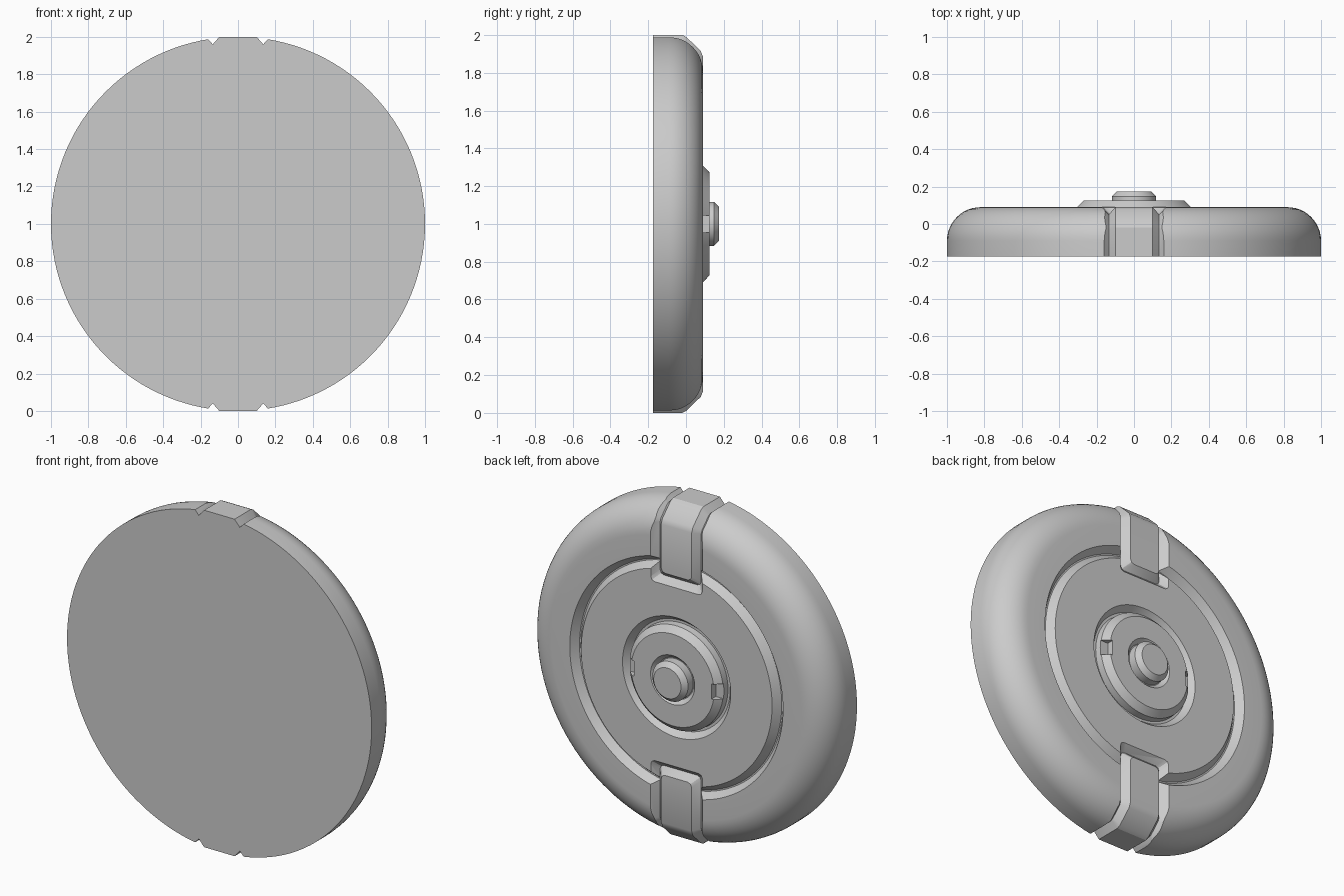
import bpy, bmesh, math

if "Cube" in bpy.data.objects:
    bpy.data.objects.remove(bpy.data.objects["Cube"])

CZ = 1.0          # height of the disc axis
SEG = 128


def make_object(name, bm):
    bmesh.ops.remove_doubles(bm, verts=bm.verts, dist=1e-5)
    bmesh.ops.recalc_face_normals(bm, faces=bm.faces)
    me = bpy.data.meshes.new(name)
    bm.to_mesh(me)
    bm.free()
    ob = bpy.data.objects.new(name, me)
    bpy.context.collection.objects.link(ob)
    return ob


def lathe(name, profile, seg=SEG):
    """Revolve (radius, y) points about the y axis through the disc centre."""
    bm = bmesh.new()
    vs = [bm.verts.new((r, y, CZ)) for r, y in profile]
    es = [bm.edges.new(p) for p in zip(vs, vs[1:])]
    bmesh.ops.spin(bm, geom=vs + es, cent=(0, 0, CZ), axis=(0, 1, 0),
                   angle=2 * math.pi, steps=seg, use_merge=False)
    return make_object(name, bm)


# Side path of the clamp: radius, y, outward normal
PATH = [(1.0, -0.175, 1, 0), (1.0, -0.02, 1, 0.2), (0.988, 0.003, 0.9, 0.45),
        (0.915, 0.078, 0.5, 0.9), (0.885, 0.09, 0.25, 1)]


def clamp_solid(name, layers, side, start_y, corner=0.025):
    """Sweep stacked layers (offset, half width, inner end radius) along PATH."""
    bm = bmesh.new()
    rows = []
    for off, hw, end in layers:
        pts = [(r + nr * off, y + ny * off, hw) for r, y, nr, ny in PATH]
        pts[0] = (pts[0][0], start_y, hw)
        pts += [(end + corner, 0.09 + off, hw),
                (end + 0.3 * corner, 0.09 + off, hw - 0.3 * corner),
                (end, 0.09 + off, hw - corner)]
        rows.append([[bm.verts.new((s * w, y, CZ + side * r)) for s in (-1, 1)]
                     for r, y, w in pts])
    n = len(rows[0])
    for low, high in zip(rows, rows[1:]):
        for k in (0, 1):
            for i in range(n - 1):
                bm.faces.new((low[i][k], low[i + 1][k], high[i + 1][k], high[i][k]))
        for i in (0, n - 1):
            bm.faces.new((low[i][0], low[i][1], high[i][1], high[i][0]))
    for row in (rows[0], rows[-1]):
        for a, b in zip(row, row[1:]):
            bm.faces.new((a[0], a[1], b[1], b[0]))
    return make_object(name, bm)


def cut(target, cutter):
    mod = target.modifiers.new("cut", 'BOOLEAN')
    mod.operation = 'DIFFERENCE'
    mod.solver = 'EXACT'
    mod.object = cutter
    bpy.context.view_layer.objects.active = target
    bpy.ops.object.modifier_apply(modifier=mod.name)
    bpy.data.objects.remove(cutter)


# Main disc: rounded rim, ring groove, hub recess
rim = [(0.82 + 0.18 * math.cos(a), -0.09 + 0.18 * math.sin(a))
       for a in (math.radians(i * 7.5) for i in range(13))]
disc = lathe("disc_body", [(0, -0.175), (1.0, -0.175)] + rim + [
    (0.70, 0.09), (0.668, 0.045), (0.66, 0.045), (0.627, 0.088),
    (0.355, 0.088), (0.325, 0.05), (0, 0.05)])

# Hub plate with a shallow dish, and the centre button
hub = lathe("hub_plate", [(0, 0.03), (0.312, 0.03), (0.308, 0.09), (0.272, 0.125),
                          (0.145, 0.125), (0.122, 0.10), (0, 0.10)])
button = lathe("centre_button", [(0, 0.08), (0.117, 0.08), (0.117, 0.148),
                                 (0.09, 0.175), (0, 0.175)], 64)

# Small notches on both sides of the hub
for side in (-1, 1):
    bpy.ops.mesh.primitive_cube_add(size=1, location=(side * 0.31, 0.125, CZ))
    box = bpy.context.object
    box.scale = (0.11, 0.08, 0.09)
    bpy.context.view_layer.update()
    cut(hub, box)

# Top and bottom clamps, each sitting in a V-shaped channel
parts = [disc, hub, button]
for side, label in ((1, "top"), (-1, "bottom")):
    channel = clamp_solid("channel_cutter", [(-0.04, 0.135, 0.565), (0.06, 0.225, 0.475)],
                          side, -0.3)
    cut(disc, channel)
    parts.append(clamp_solid(label + "_clamp", [(-0.06, 0.135, 0.565), (-0.04, 0.135, 0.565),
                                                (0.0, 0.10, 0.60)], side, -0.175))

# Smooth the round parts, keep creases crisp
for ob in parts:
    bpy.ops.object.select_all(action='DESELECT')
    ob.select_set(True)
    bpy.context.view_layer.objects.active = ob
    bpy.ops.object.shade_smooth_by_angle(angle=math.radians(25))
